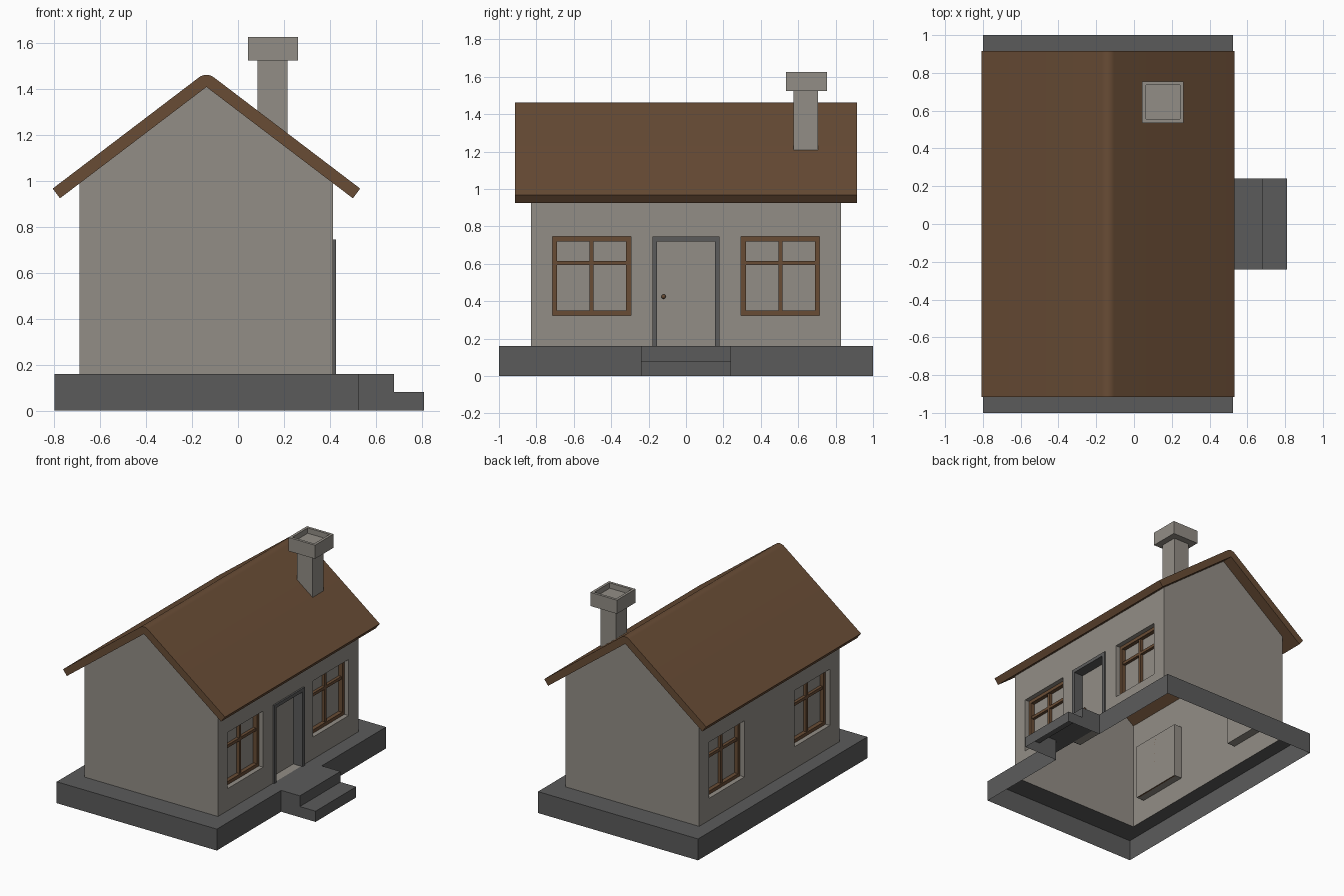
import bpy
import bmesh
import math
from mathutils import Matrix

if "Cube" in bpy.data.objects:
    bpy.data.objects.remove(bpy.data.objects["Cube"], do_unlink=True)


def material(name, rgb):
    m = bpy.data.materials.new(name)
    m.use_nodes = True
    m.diffuse_color = (*rgb, 1)
    m.node_tree.nodes["Principled BSDF"].inputs["Base Color"].default_value = (*rgb, 1)
    return m


PLASTER = material("warm grey plaster", (0.29, 0.27, 0.24))
STONE = material("dark grey stone", (0.105, 0.105, 0.105))
WOOD = material("brown wood", (0.14, 0.073, 0.036))


def finish(name, bm, mat):
    mesh = bpy.data.meshes.new(name)
    bm.to_mesh(mesh)
    bm.free()
    mesh.materials.append(mat)
    obj = bpy.data.objects.new(name, mesh)
    bpy.context.collection.objects.link(obj)
    return obj


def sheet(name, faces, mat):
    """Open surface from polygons given as corner points."""
    bm = bmesh.new()
    for face in faces:
        bm.faces.new([bm.verts.new(p) for p in face])
    bmesh.ops.remove_doubles(bm, verts=bm.verts, dist=0.0005)
    return finish(name, bm, mat)


def add_box(bm, x, y, z):
    size = Matrix.Diagonal((x[1] - x[0], y[1] - y[0], z[1] - z[0], 1))
    centre = Matrix.Translation([sum(r) / 2 for r in (x, y, z)])
    return bmesh.ops.create_cube(bm, size=1, matrix=centre @ size)["verts"]


def boxes(name, parts, mat):
    bm = bmesh.new()
    for part in parts:
        add_box(bm, *part)
    return finish(name, bm, mat)


# Main dimensions
BASE = 0.16
LEFT, RIGHT, HALF = -0.69, 0.415, 0.83
EAVE, RIDGE_X, RIDGE_Z = 0.99, -0.1375, 1.41
HEAD, SILL = 0.745, 0.325
RECESS = 0.065
WINDOWS = [(-0.715, -0.295), (0.295, 0.715)]
DOOR = (-0.18, 0.18)

# Foundation: hollow plinth with a ledge around the walls
bx0, bx1, by, step = -0.80, 0.525, 1.0, 0.24
path = [(bx1, step), (bx1, by), (bx0, by), (bx0, -by), (bx1, -by), (bx1, -step)]
faces = [[(*a, 0), (*b, 0), (*b, BASE), (*a, BASE)] for a, b in zip(path, path[1:])]
for x0, x1, y0, y1 in [(bx0, LEFT, -by, by), (RIGHT, bx1, -by, by),
                       (LEFT, RIGHT, -by, -HALF), (LEFT, RIGHT, HALF, by)]:
    faces.append([(x0, y0, BASE), (x1, y0, BASE), (x1, y1, BASE), (x0, y1, BASE)])
sheet("foundation", faces, STONE)

# Entrance steps, open underneath
tread = [(bx1, BASE), (0.68, BASE), (0.68, 0.08), (0.81, 0.08), (0.81, 0)]
faces = [[(a[0], -step, a[1]), (b[0], -step, b[1]), (b[0], step, b[1]), (a[0], step, a[1])]
         for a, b in zip(tread, tread[1:])]
side = [(bx1, 0)] + tread[::-1]
faces.append([(x, -step, z) for x, z in side])
faces.append([(x, step, z) for x, z in side[::-1]])
sheet("entrance_steps", faces, STONE)

# Gable walls
gable = [(LEFT, BASE), (RIGHT, BASE), (RIGHT, EAVE), (RIDGE_X, RIDGE_Z), (LEFT, EAVE)]
sheet("front_gable_wall", [[(x, -HALF, z) for x, z in gable]], PLASTER)
sheet("back_gable_wall", [[(x, HALF, z) for x, z in gable[::-1]]], PLASTER)


def side_wall(name, x, out, openings):
    """Long wall with recessed pockets; out is the outward x direction."""
    ys = sorted({-HALF, HALF, *[v for o in openings for v in o[:2]]})
    zs = [BASE, SILL, HEAD, EAVE]
    inner = x - out * RECESS
    faces = []
    for y0, y1 in zip(ys, ys[1:]):
        for z0, z1 in zip(zs, zs[1:]):
            cy, cz = (y0 + y1) / 2, (z0 + z1) / 2
            if not any(a < cy < b and c < cz < d for a, b, c, d in openings):
                faces.append([(x, y0, z0), (x, y1, z0), (x, y1, z1), (x, y0, z1)])
    for a, b, c, d in openings:
        ring = [(a, c), (b, c), (b, d), (a, d)]
        faces.append([(inner, *p) for p in ring])
        for p, q in zip(ring, ring[1:] + ring[:1]):
            faces.append([(x, *p), (x, *q), (inner, *q), (inner, *p)])
    if out < 0:
        faces = [f[::-1] for f in faces]
    sheet(name, faces, PLASTER)


window_holes = [(a, b, SILL, HEAD) for a, b in WINDOWS]
side_wall("entrance_wall", RIGHT, 1, window_holes + [(*DOOR, BASE, HEAD)])
side_wall("rear_wall", LEFT, -1, window_holes)


# Window frames with one mullion and one transom
def window(name, x, out, a, b):
    t, thin = 0.025, 0.011
    depth = sorted((x - out * RECESS, x - out * 0.035))
    bars = sorted((x - out * RECESS, x - out * 0.043))
    mid, cross = (a + b) / 2, 0.605
    boxes(name, [
        (depth, (a, a + t), (SILL, HEAD)),
        (depth, (b - t, b), (SILL, HEAD)),
        (depth, (a + t, b - t), (SILL, SILL + t)),
        (depth, (a + t, b - t), (HEAD - t, HEAD)),
        (bars, (mid - thin, mid + thin), (SILL + t, HEAD - t)),
        (bars, (a + t, b - t), (cross - thin, cross + thin)),
    ], WOOD)


for wall, x, out in (("entrance", RIGHT, 1), ("rear", LEFT, -1)):
    for place, (a, b) in zip(("front", "back"), WINDOWS):
        window(f"{wall}_{place}_window", x, out, a, b)

# Door surround and knob
t = 0.026
span = (RIGHT - RECESS, RIGHT + 0.012)
boxes("door_frame", [
    (span, (DOOR[0], DOOR[0] + t), (BASE, HEAD)),
    (span, (DOOR[1] - t, DOOR[1]), (BASE, HEAD)),
    (span, (DOOR[0] + t, DOOR[1] - t), (HEAD - t, HEAD)),
], STONE)
bm = bmesh.new()
bmesh.ops.create_uvsphere(bm, u_segments=12, v_segments=8, radius=0.012,
                          matrix=Matrix.Translation((RIGHT - RECESS + 0.01, -0.12, 0.425)))
knob = finish("door_knob", bm, WOOD)

# Roof: bent slab with a rounded ridge
slope = math.atan2(RIDGE_Z - EAVE, RIGHT - RIDGE_X)
thick, run, roof_y = 0.053, 0.638, 0.915
drop = run * math.tan(slope)
nx, nz = thick * math.sin(slope), thick * math.cos(slope)
outline = [(-run, -drop), (0, 0), (run, -drop), (run + nx, nz - drop)]
for i in range(9):
    ang = slope * (1 - i / 4)
    outline.append((thick * math.sin(ang), thick * math.cos(ang)))
outline.append((-run - nx, nz - drop))
bm = bmesh.new()
cap = bm.faces.new([bm.verts.new((RIDGE_X + x, -roof_y, RIDGE_Z + z)) for x, z in outline])
extruded = bmesh.ops.extrude_face_region(bm, geom=[cap], use_keep_orig=True)["geom"]
bmesh.ops.translate(bm, vec=(0, 2 * roof_y, 0),
                    verts=[v for v in extruded if isinstance(v, bmesh.types.BMVert)])
bmesh.ops.recalc_face_normals(bm, faces=bm.faces)
roof = finish("roof", bm, WOOD)

# Chimney stack, its foot cut to the roof pitch
bm = bmesh.new()
for v in add_box(bm, (0.085, 0.215), (0.575, 0.705), (1.1, 1.525)):
    if v.co.z < 1.2:
        v.co.z = RIDGE_Z + 0.03 - (v.co.x - RIDGE_X) * math.tan(slope)
finish("chimney_stack", bm, PLASTER)

# Chimney cap with a sunken top
bm = bmesh.new()
add_box(bm, (0.0425, 0.2625), (0.535, 0.755), (1.525, 1.627))
bm.normal_update()
top = [f for f in bm.faces if f.normal.z > 0.9]
bmesh.ops.inset_region(bm, faces=top, thickness=0.028)
sunken = bmesh.ops.extrude_discrete_faces(bm, faces=top)["faces"][0]
bmesh.ops.translate(bm, vec=(0, 0, -0.04), verts=list(sunken.verts))
finish("chimney_cap", bm, PLASTER)

# Smooth only the curved parts
for obj in (knob, roof):
    bpy.ops.object.select_all(action="DESELECT")
    obj.select_set(True)
    bpy.context.view_layer.objects.active = obj
    bpy.ops.object.shade_smooth_by_angle(angle=math.radians(30))
